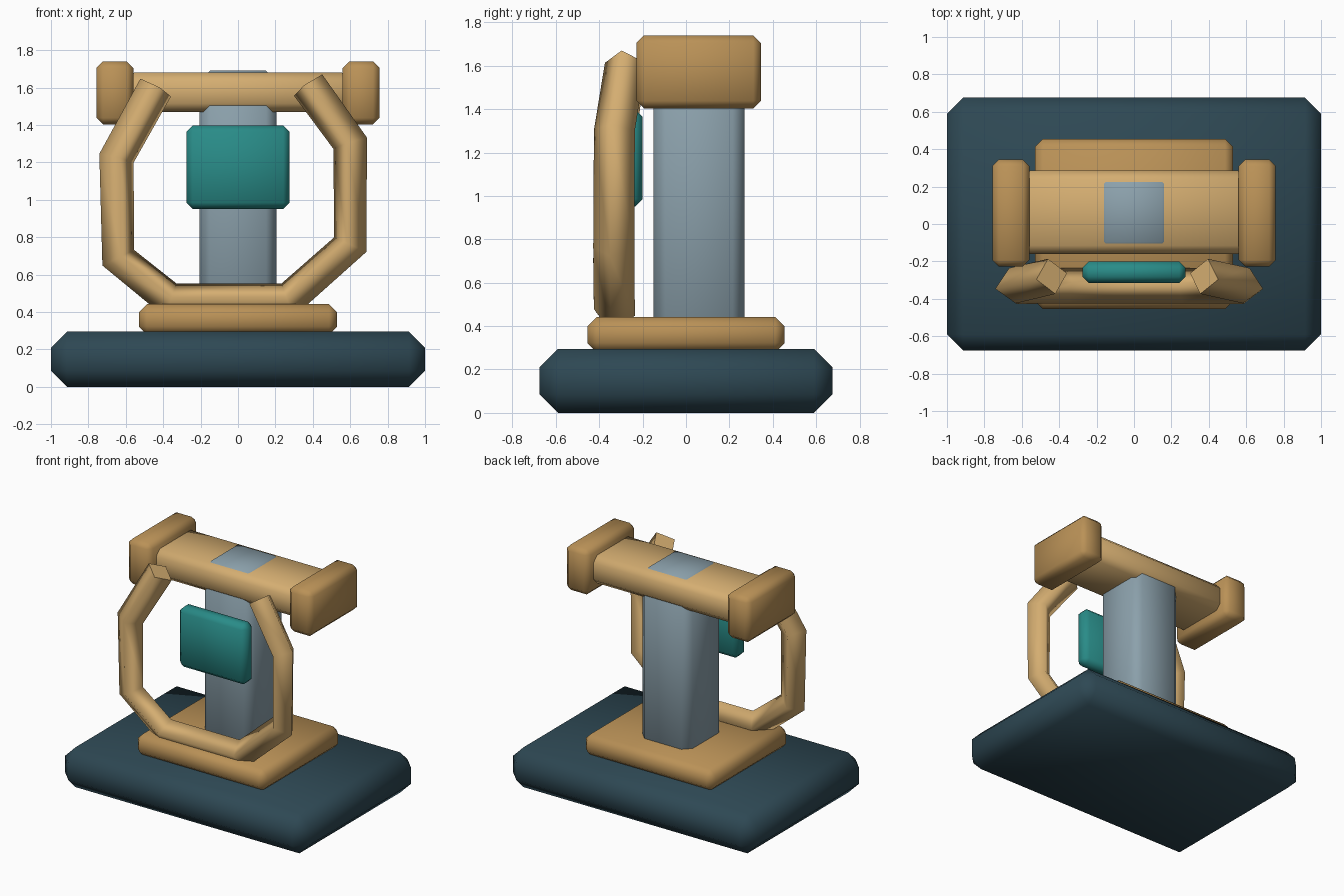
import bpy, bmesh, math
from mathutils import Vector

if "Cube" in bpy.data.objects:
    bpy.data.objects.remove(bpy.data.objects["Cube"])


def material(name, rgb):
    m = bpy.data.materials.new(name)
    m.diffuse_color = (*rgb, 1)
    m.use_nodes = True
    m.node_tree.nodes["Principled BSDF"].inputs["Base Color"].default_value = m.diffuse_color
    return m


TAN = material("light wood", (0.66, 0.42, 0.165))
BROWN = material("brown wood", (0.49, 0.285, 0.095))
TEAL = material("teal", (0.022, 0.26, 0.245))
SLATE = material("dark slate", (0.027, 0.065, 0.088))
GREY = material("blue grey", (0.26, 0.355, 0.41))


def finish(name, bm, mat):
    bmesh.ops.recalc_face_normals(bm, faces=bm.faces)
    me = bpy.data.meshes.new(name)
    bm.to_mesh(me)
    bm.free()
    me.materials.append(mat)
    ob = bpy.data.objects.new(name, me)
    bpy.context.collection.objects.link(ob)
    bpy.ops.object.select_all(action='DESELECT')
    ob.select_set(True)
    bpy.context.view_layer.objects.active = ob
    return ob


def block(name, x, y, z, chamfer, mat):
    """Chamfered box from (min, max) ranges."""
    bm = bmesh.new()
    bmesh.ops.create_cube(bm, size=1)
    for v in bm.verts:
        v.co = [(r[0] + r[1]) / 2 + c * (r[1] - r[0]) for c, r in zip(v.co, (x, y, z))]
    bmesh.ops.bevel(bm, geom=bm.edges[:], offset=chamfer, segments=1,
                    affect='EDGES', profile=0.5)
    finish(name, bm, mat)
    bpy.ops.object.shade_smooth_by_angle(angle=math.radians(60))


# Stand
block("base", (-1, 1), (-0.675, 0.675), (0, 0.295), 0.085, SLATE)
block("plinth", (-0.53, 0.53), (-0.455, 0.455), (0.28, 0.442), 0.043, BROWN)
block("column", (-0.205, 0.205), (-0.15, 0.27), (0.3, 1.69), 0.055, GREY)

# Crossbar with an end block on each side
block("crossbar", (-0.6, 0.6), (-0.16, 0.285), (1.47, 1.68), 0.045, TAN)
for side, name in ((-1, "left_end_block"), (1, "right_end_block")):
    xs = sorted((side * 0.56, side * 0.757))
    block(name, xs, (-0.228, 0.345), (1.403, 1.74), 0.035, BROWN)

# Floating panel in front of the column
block("panel", (-0.275, 0.275), (-0.315, -0.2), (0.952, 1.397), 0.033, TEAL)

# Open ring: four-sided tube swept along an irregular polygon path
path = [Vector(p) for p in (
    (-0.44, -0.28, 1.60), (-0.65, -0.33, 1.222), (-0.64, -0.333, 0.69),
    (-0.36, -0.33, 0.463), (0.265, -0.33, 0.463), (0.60, -0.333, 0.76),
    (0.60, -0.33, 1.302), (0.375, -0.28, 1.613))]
bm = bmesh.new()
rings = []
for i, p in enumerate(path):
    a = (p - path[i - 1]).normalized() if i else Vector()
    b = (path[i + 1] - p).normalized() if i < len(path) - 1 else Vector()
    t = (a + b).normalized()
    out = t.cross(Vector((0, 1, 0))).normalized()
    if out.dot(p - Vector((0, p.y, 1.05))) < 0:
        out = -out
    front = t.cross(out).normalized()
    if front.y > 0:
        front = -front
    ring = []
    for k in range(4):
        ang = math.radians(10 + 90 * k)
        ring.append(bm.verts.new(p + 0.096 * (out * math.cos(ang) + front * math.sin(ang))))
    rings.append(ring)
for r, s in zip(rings, rings[1:]):
    for k in range(4):
        f = bm.faces.new((r[k], r[(k + 1) % 4], s[(k + 1) % 4], s[k]))
        f.smooth = True
bm.faces.new(rings[0])
bm.faces.new(rings[-1])
for ring in (rings[0], rings[-1]):
    for k in range(4):
        bm.edges.get((ring[k], ring[(k + 1) % 4])).smooth = False
finish("open_ring", bm, TAN)
